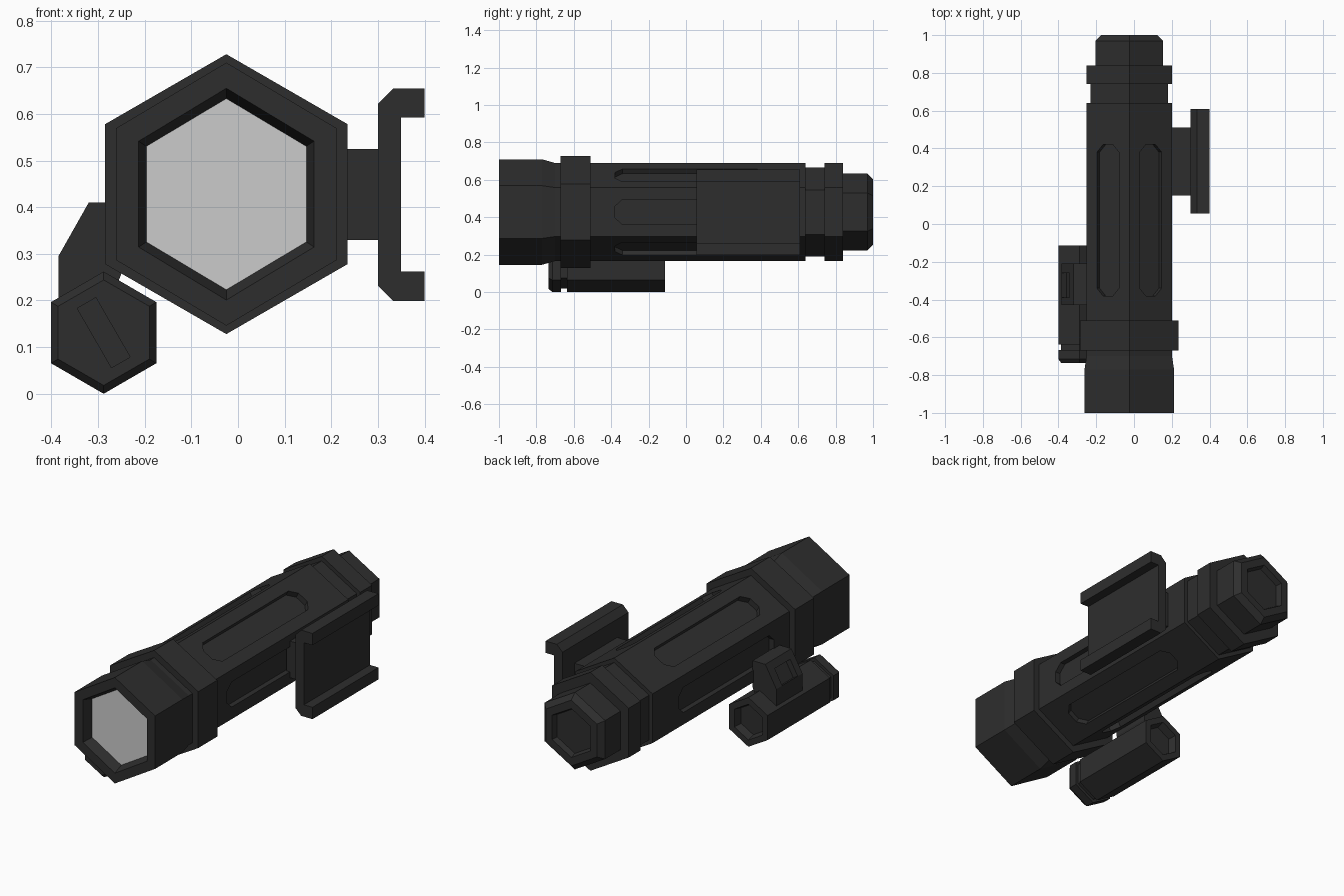
import bpy, bmesh, math
from mathutils import Vector, Matrix

if "Cube" in bpy.data.objects:
    bpy.data.objects.remove(bpy.data.objects["Cube"])


def material(name, value):
    m = bpy.data.materials.new(name)
    m.diffuse_color = (value, value, value, 1)
    m.use_nodes = True
    m.node_tree.nodes["Principled BSDF"].inputs["Base Color"].default_value = m.diffuse_color
    return m


BLACK = material("matte black", 0.027)
GLASS = material("pale lens glass", 0.60)


def finish(name, bm, mat):
    bmesh.ops.recalc_face_normals(bm, faces=bm.faces)
    me = bpy.data.meshes.new(name)
    bm.to_mesh(me)
    bm.free()
    me.materials.append(mat)
    ob = bpy.data.objects.new(name, me)
    bpy.context.collection.objects.link(ob)
    return ob


def hex_tube(name, cx, cz, stations, mat):
    """Pointed-top hexagons (y, half width, half height) joined along y, capped at both ends."""
    bm = bmesh.new()
    rings = []
    for y, a, r in stations:
        pts = [(0, r), (a, r / 2), (a, -r / 2), (0, -r), (-a, -r / 2), (-a, r / 2)]
        rings.append([bm.verts.new((cx + x, y, cz + z)) for x, z in pts])
    for p, q in zip(rings, rings[1:]):
        for i in range(6):
            j = (i + 1) % 6
            bm.faces.new((p[i], p[j], q[j], q[i]))
    bm.faces.new(rings[0])
    bm.faces.new(rings[-1])
    return finish(name, bm, mat)


def add_prism(bm, points, offset):
    """Closed prism from a list of 3D points pushed along offset."""
    a = [bm.verts.new(p) for p in points]
    b = [bm.verts.new(Vector(p) + Vector(offset)) for p in points]
    bm.faces.new(a)
    bm.faces.new(b[::-1])
    for i in range(len(a)):
        j = (i + 1) % len(a)
        bm.faces.new((a[i], b[i], b[j], a[j]))


def profile_xz(name, pts, y0, y1, mat=BLACK):
    bm = bmesh.new()
    add_prism(bm, [(x, y0, z) for x, z in pts], (0, y1 - y0, 0))
    return finish(name, bm, mat)


def cut(ob, cutter):
    """Subtract cutter, bake the result and remove the cutter."""
    cutter.hide_render = True
    mod = ob.modifiers.new("cut", 'BOOLEAN')
    mod.operation = 'DIFFERENCE'
    mod.solver = 'EXACT'
    mod.object = cutter
    bpy.context.view_layer.update()
    me = bpy.data.meshes.new_from_object(ob.evaluated_get(bpy.context.evaluated_depsgraph_get()))
    ob.modifiers.clear()
    ob.data = me
    bpy.data.objects.remove(cutter)


def turned_box(name, center, size, angle):
    """Box rotated about the y axis, used as a cutter."""
    bm = bmesh.new()
    bmesh.ops.create_cube(bm, size=1, matrix=Matrix.Translation(center)
                          @ Matrix.Rotation(angle, 4, 'Y')
                          @ Matrix.Diagonal((*size, 1)))
    return finish(name, bm, BLACK)


CX, CZ = -0.025, 0.428

# Main barrel: lens recess, head, clamp ring, body, neck, rear ring, tail, tail recess
barrel = hex_tube("main_barrel", CX, CZ, [
    (-0.94, 0.170, 0.203), (-1.00, 0.188, 0.227), (-1.00, 0.237, 0.282),
    (-0.77, 0.237, 0.282), (-0.70, 0.226, 0.262), (-0.67, 0.226, 0.262),
    (-0.67, 0.260, 0.300), (-0.51, 0.260, 0.300), (-0.51, 0.226, 0.262),
    (0.64, 0.226, 0.262), (0.64, 0.206, 0.238), (0.74, 0.206, 0.238),
    (0.74, 0.226, 0.262), (0.84, 0.226, 0.262), (0.84, 0.178, 0.205),
    (0.97, 0.178, 0.205), (1.00, 0.150, 0.175), (1.00, 0.113, 0.130),
    (0.97, 0.104, 0.120)], BLACK)

# Grip slots, one in each of the six body faces
bm = bmesh.new()
for k in range(6):
    t = k * math.pi / 3
    n = Vector((math.cos(t), 0, math.sin(t)))
    u = Vector((-math.sin(t), 0, math.cos(t)))
    base = Vector((CX, 0.02, CZ)) + n * 0.198
    shape = [(-0.40, -0.030), (-0.36, -0.067), (0.36, -0.067), (0.40, -0.030),
             (0.40, 0.030), (0.36, 0.067), (-0.36, 0.067), (-0.40, 0.030)]
    add_prism(bm, [base + Vector((0, y, 0)) + u * w for y, w in shape], n * 0.06)
cut(barrel, finish("slot_cutter", bm, BLACK))

# Lens plate
hex_tube("lens", CX, CZ, [(-0.946, 0.1715, 0.205), (-0.941, 0.1705, 0.2035)], GLASS)

# Side rail mount: stem and channel
profile_xz("mount_stem", [(0.18, 0.33), (0.31, 0.33), (0.31, 0.525), (0.18, 0.525)], 0.15, 0.51)
half = [(0.30, 0.195), (0.333, 0.228), (0.40, 0.228), (0.40, 0.165), (0.35, 0.165)]
channel = [(x, 0.427 + z) for x, z in half] + [(x, 0.427 - z) for x, z in reversed(half)]
profile_xz("mount_channel", channel, 0.055, 0.61)

# Small side torch: front cap, groove, body, rear recess
TX, TZ = -0.288, 0.131
torch = hex_tube("side_torch", TX, TZ, [
    (-0.735, 0.098, 0.113), (-0.715, 0.113, 0.131), (-0.667, 0.113, 0.131),
    (-0.667, 0.098, 0.113), (-0.637, 0.098, 0.113), (-0.637, 0.113, 0.131),
    (-0.113, 0.113, 0.131), (-0.113, 0.082, 0.095), (-0.155, 0.072, 0.083)], BLACK)
# Coin slot in the front cap
cut(torch, turned_box("coin_slot_cutter", (TX, -0.735, TZ), (0.147, 0.03, 0.046), math.radians(60)))

# Bracket joining the torch to the barrel, with a pocket in its sloped face
bracket = profile_xz("torch_bracket", [(-0.385, 0.15), (-0.385, 0.295), (-0.32, 0.41),
                                       (-0.245, 0.41), (-0.245, 0.27), (-0.255, 0.245),
                                       (-0.255, 0.15)], -0.43, -0.21)
cut(bracket, turned_box("pocket_cutter", (-0.3625, -0.325, 0.335), (0.09, 0.13, 0.06),
                        math.radians(-60.5)))
